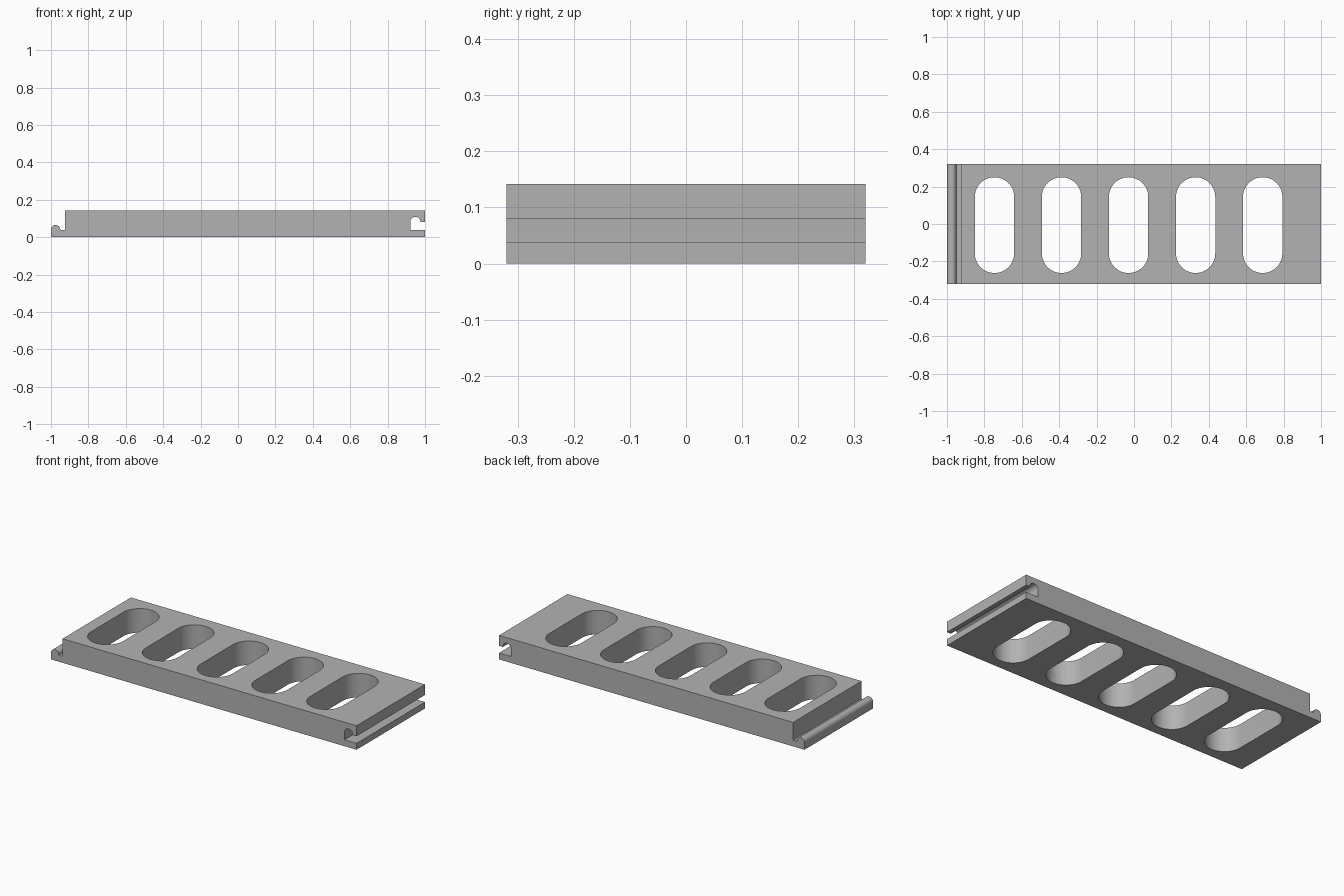
import bpy, bmesh
from math import pi, cos, sin, radians

if "Cube" in bpy.data.objects:
    bpy.data.objects.remove(bpy.data.objects["Cube"])

HALF_LENGTH, HALF_WIDTH, HEIGHT = 1.0, 0.32, 0.142
FLOOR = 0.038                       # thickness of the two lower lips
SLOT_COUNT, SLOT_PITCH, SLOT_RADIUS = 5, 0.3585, 0.105
SLOT_MID_X, SLOT_MID_Y, SLOT_HALF = -0.029, -0.006, 0.256


def arc(cx, cy, r, start, end, steps):
    """Points along a circular arc, angles in degrees."""
    angles = [radians(start + (end - start) * i / steps) for i in range(steps + 1)]
    return [(cx + r * cos(a), cy + r * sin(a)) for a in angles]


def prism(bm, points, vector):
    """Extrude a closed outline of 3D points along a vector."""
    face = bm.faces.new([bm.verts.new(p) for p in points])
    out = bmesh.ops.extrude_face_region(bm, geom=[face])
    verts = [g for g in out["geom"] if isinstance(g, bmesh.types.BMVert)]
    bmesh.ops.translate(bm, verts=verts, vec=vector)


def make_object(name, bm):
    bmesh.ops.recalc_face_normals(bm, faces=bm.faces[:])
    mesh = bpy.data.meshes.new(name)
    bm.to_mesh(mesh)
    bm.free()
    obj = bpy.data.objects.new(name, mesh)
    bpy.context.collection.objects.link(obj)
    return obj


grey = bpy.data.materials.new("plain grey")
grey.use_nodes = True
grey.diffuse_color = (0.45, 0.45, 0.45, 1)
grey.node_tree.nodes["Principled BSDF"].inputs["Base Color"].default_value = grey.diffuse_color

# Side profile: beaded tongue at one end, matching socket at the other
bead = arc(-0.975, 0.04, 0.025, 180, 0, 20)
socket = arc(0.948, 0.082, 0.027, 0, 180, 20)
profile = ([(-HALF_LENGTH, 0)] + bead
           + [(-0.95, FLOOR), (-0.925, FLOOR), (-0.925, HEIGHT),
              (HALF_LENGTH, HEIGHT), (HALF_LENGTH, 0.08), (0.975, 0.08)]
           + socket
           + [(0.921, FLOOR), (HALF_LENGTH, FLOOR), (HALF_LENGTH, 0)])
bm = bmesh.new()
prism(bm, [(x, -HALF_WIDTH, z) for x, z in profile], (0, 2 * HALF_WIDTH, 0))
panel = make_object("slotted_panel", bm)
panel.data.materials.append(grey)

# Round-ended slot cutters
bm = bmesh.new()
reach = SLOT_HALF - SLOT_RADIUS
for i in range(SLOT_COUNT):
    x = SLOT_MID_X + (i - SLOT_COUNT // 2) * SLOT_PITCH
    outline = (arc(x, SLOT_MID_Y + reach, SLOT_RADIUS, 0, 180, 32)
               + arc(x, SLOT_MID_Y - reach, SLOT_RADIUS, 180, 360, 32))
    prism(bm, [(px, py, -0.1) for px, py in outline], (0, 0, 0.4))
cutter = make_object("slot_cutter", bm)
cutter.hide_render = True

# Cut the slots, then bake the result and drop the cutter
cut = panel.modifiers.new("slots", "BOOLEAN")
cut.operation, cut.solver, cut.object = "DIFFERENCE", "EXACT", cutter
bpy.context.view_layer.update()
graph = bpy.context.evaluated_depsgraph_get()
baked = bpy.data.meshes.new_from_object(panel.evaluated_get(graph))
panel.modifiers.clear()
panel.data = baked
bpy.data.objects.remove(cutter)

# Smooth the curved walls, keep the edges sharp
for obj in bpy.context.selected_objects:
    obj.select_set(False)
panel.select_set(True)
bpy.context.view_layer.objects.active = panel
bpy.ops.object.shade_smooth_by_angle(angle=radians(30))
